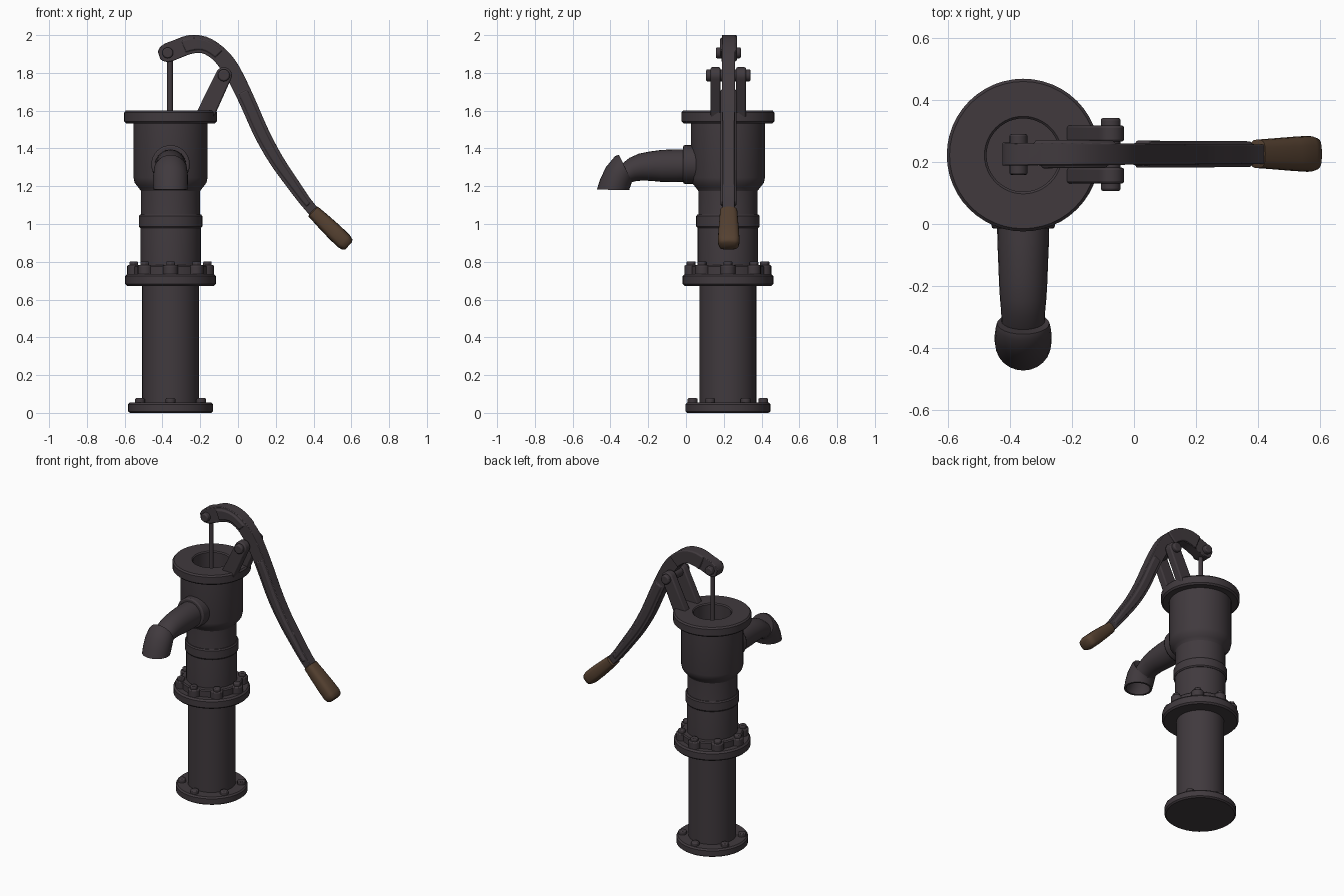
import bpy, bmesh, math
from mathutils import Vector, Matrix

if "Cube" in bpy.data.objects:
    bpy.data.objects.remove(bpy.data.objects["Cube"])

CX, CY = -0.357, 0.222   # axis of the pump body


def material(name, rgb):
    m = bpy.data.materials.new(name)
    m.diffuse_color = (*rgb, 1)
    m.use_nodes = True
    m.node_tree.nodes["Principled BSDF"].inputs["Base Color"].default_value = m.diffuse_color
    return m


IRON = material("dark_cast_iron", (0.052, 0.042, 0.048))
WOOD = material("brown_wood", (0.090, 0.052, 0.030))


def finish(name, bm, mat=IRON, bevel=0, angle=35):
    bmesh.ops.recalc_face_normals(bm, faces=bm.faces[:])
    me = bpy.data.meshes.new(name)
    bm.to_mesh(me)
    bm.free()
    me.materials.append(mat)
    me.shade_smooth()
    me.set_sharp_from_angle(angle=math.radians(angle))
    ob = bpy.data.objects.new(name, me)
    bpy.context.collection.objects.link(ob)
    if bevel:
        b = ob.modifiers.new("soft_edges", 'BEVEL')
        b.width, b.segments, b.limit_method = bevel, 2, 'ANGLE'
        b.angle_limit = math.radians(40)
    return ob


def skin(bm, rings, cap=True):
    """Join rings of points into a tube; returns rows of side faces."""
    vs = [[bm.verts.new(p) for p in r] for r in rings]
    n = len(vs[0])
    rows = [[bm.faces.new((a[i], a[(i + 1) % n], b[(i + 1) % n], b[i]))
             for i in range(n)] for a, b in zip(vs, vs[1:])]
    if cap:
        bm.faces.new(vs[0])
        bm.faces.new(vs[-1])
    return rows


def lathe(name, profile, bevel=0, seg=48):
    bm = bmesh.new()
    skin(bm, [[(CX + r * math.cos(2 * math.pi * i / seg),
                CY + r * math.sin(2 * math.pi * i / seg), z) for i in range(seg)]
              for r, z in profile])
    return finish(name, bm, bevel=bevel)


def cylinder(name, p0, p1, r, seg=20, bevel=0.006):
    p0, p1 = Vector(p0), Vector(p1)
    d = p1 - p0
    bm = bmesh.new()
    bmesh.ops.create_cone(
        bm, cap_ends=True, segments=seg, radius1=r, radius2=r, depth=d.length,
        matrix=Matrix.Translation((p0 + p1) / 2) @ d.to_track_quat('Z', 'Y').to_matrix().to_4x4())
    return finish(name, bm, bevel=bevel)


def bolt_circle(name, count, dist, r, z0, z1, seg, offset=0):
    for k in range(count):
        a = offset + 2 * math.pi * k / count
        x, y = CX + dist * math.cos(a), CY + dist * math.sin(a)
        cylinder(f"{name}_{k + 1}", (x, y, z0), (x, y, z1), r, seg)


# Base plate, lower pipe and flanges
lathe("base_plate", [(.215, 0), (.225, .008), (.225, .045), (.216, .055)])
bolt_circle("base_bolt", 6, .187, .026, .04, .078, 12, math.pi / 6)
lathe("lower_pipe", [(.15, .04), (.15, .70)])
lathe("middle_flange", [(.23, .672), (.24, .682), (.24, .724), (.23, .735)])
lathe("bolt_ring", [(.195, .72), (.195, .775), (.188, .782)])
bolt_circle("flange_lobe", 8, .19, .04, .72, .782, 16)
bolt_circle("flange_bolt", 8, .195, .026, .77, .802, 6)

# Upper body with shoulder, rim and hollow top
lathe("neck_pipe", [(.16, .76), (.16, 1.0), (.157, 1.03), (.157, 1.19)])
lathe("neck_collar", [(.162, .98), (.168, .988), (.168, 1.042), (.162, 1.05)])
lathe("pump_body", [(.15, 1.15), (.157, 1.175), (.172, 1.195), (.19, 1.218),
                    (.196, 1.245), (.196, 1.533), (.236, 1.533), (.246, 1.543),
                    (.246, 1.59), (.237, 1.60), (.125, 1.60), (.118, 1.593),
                    (.118, 1.44)])

# Spout collar
cylinder("spout_collar", (CX, .06, 1.315), (CX, -.015, 1.315), .102, 32, .008)


# Spout: each section is top (y, z), bottom (y, z), half width
def spout_ring(yt, zt, yb, zb, hw, n=24):
    top, bot = Vector((CX, yt, zt)), Vector((CX, yb, zb))
    mid, half = (top + bot) / 2, (top - bot) / 2
    return [mid + half * math.cos(2 * math.pi * i / n)
            + Vector((hw * math.sin(2 * math.pi * i / n), 0, 0)) for i in range(n)]


bm = bmesh.new()
skin(bm, [spout_ring(*s) for s in [
    (.05, 1.395, .05, 1.225, .085), (-.06, 1.395, -.06, 1.222, .083),
    (-.13, 1.392, -.13, 1.223, .08), (-.19, 1.384, -.18, 1.228, .078),
    (-.25, 1.372, -.225, 1.23, .075), (-.30, 1.35, -.26, 1.228, .071),
    (-.34, 1.318, -.285, 1.222, .07),
    # flared mouth with a raised lip, then the hollow inside
    (-.355, 1.366, -.285, 1.222, .084), (-.375, 1.36, -.288, 1.22, .088),
    (-.425, 1.30, -.292, 1.205, .092), (-.455, 1.235, -.298, 1.19, .092),
    (-.472, 1.182, -.30, 1.18, .09), (-.458, 1.182, -.312, 1.18, .077),
    (-.425, 1.26, -.312, 1.215, .07), (-.37, 1.295, -.295, 1.235, .06)]])
finish("spout", bm, angle=40)

# Handle: centre line x, z and half width, smoothed with a spline
line = [Vector(p) for p in [
    (-.418, 1.892, .022), (-.40, 1.898, .04), (-.37, 1.908, .05), (-.325, 1.925, .05),
    (-.255, 1.95, .05), (-.18, 1.948, .045), (-.11, 1.907, .043), (-.053, 1.843, .045),
    (0, 1.753, .043), (.058, 1.63, .042), (.127, 1.475, .041), (.205, 1.335, .038),
    (.295, 1.205, .034), (.36, 1.115, .03), (.42, 1.045, .028)]]
path = []
for i in range(len(line) - 1):
    a, b, c, d = line[max(i - 1, 0)], line[i], line[i + 1], line[min(i + 2, len(line) - 1)]
    for t in (0, 1 / 3, 2 / 3):
        path.append(.5 * (2 * b + (c - a) * t + (2 * a - 5 * b + 4 * c - d) * t * t
                          + (3 * b - a - 3 * c + d) * t ** 3))
path.append(line[-1])
rings = []
for i, p in enumerate(path):
    t = path[min(i + 1, len(path) - 1)] - path[max(i - 1, 0)]
    n = Vector((-t.y, t.x)).normalized() * p.z
    hy = .037 - .006 * i / len(path)
    rings.append([(p.x + s * n.x, CY + .003 + q * hy, p.y + s * n.y)
                  for s, q in ((1, -1), (1, 1), (-1, 1), (-1, -1))])
bm = bmesh.new()
rows = skin(bm, rings)
# sunken grooves on both sides, before and after the pivot
for lo, hi in ((10, 19), (25, 40)):
    for side in (1, 3):
        bmesh.ops.inset_region(bm, faces=[r[side] for r in rows[lo:hi]],
                               thickness=.016, depth=0, use_even_offset=True)
        bmesh.ops.inset_region(bm, faces=[r[side] for r in rows[lo:hi]],
                               thickness=.004, depth=-.010, use_even_offset=True)
finish("handle_arm", bm, bevel=.007)

# Wooden grip: rounded section swept along the handle direction
start, end = Vector((.398, CY + .004, 1.066)), Vector((.572, CY + .004, .898))
axis = (end - start).normalized()
up = Vector((-axis.z, 0, axis.x))
bm = bmesh.new()
grip = []
for f, w, h in [(-.02, .026, .036), (0, .036, .046), (.3, .041, .05), (.65, .045, .055),
                (.93, .045, .058), (1.04, .038, .052), (1.08, .026, .038)]:
    ring = []
    for k in range(20):
        c, s = math.cos(math.pi * k / 10), math.sin(math.pi * k / 10)
        c, s = (math.copysign(abs(v) ** .65, v) for v in (c, s))
        ring.append(start + (end - start) * f + up * w * c + Vector((0, h * s, 0)))
    grip.append(ring)
skin(bm, grip)
finish("handle_grip", bm, WOOD, angle=50)

# Pair of slanted lugs holding the handle
PX, PZ = -.075, 1.787
outline = [(-.235, 1.56), (-.13, 1.56)]
outline += [(PX + .043 * math.cos(math.radians(a)), PZ + .043 * math.sin(math.radians(a)))
            for a in range(-30, 156, 15)]
for name, y0, y1 in (("front_lug", .13, .182), ("back_lug", .265, .318)):
    bm = bmesh.new()
    skin(bm, [[(x, y, z) for x, z in outline] for y in (y0, y1)])
    finish(name, bm, bevel=.008)

# Pivot bolts and pump rod
cylinder("pivot_bolt", (PX, .106, PZ), (PX, .342, PZ), .032, 16, .008)
cylinder("rod_pin", (-.372, .158, 1.906), (-.372, .29, 1.906), .029, 16, .007)
cylinder("pump_rod", (CX - .003, CY, 1.42), (CX - .003, CY, 1.90), .015, 12, 0)
